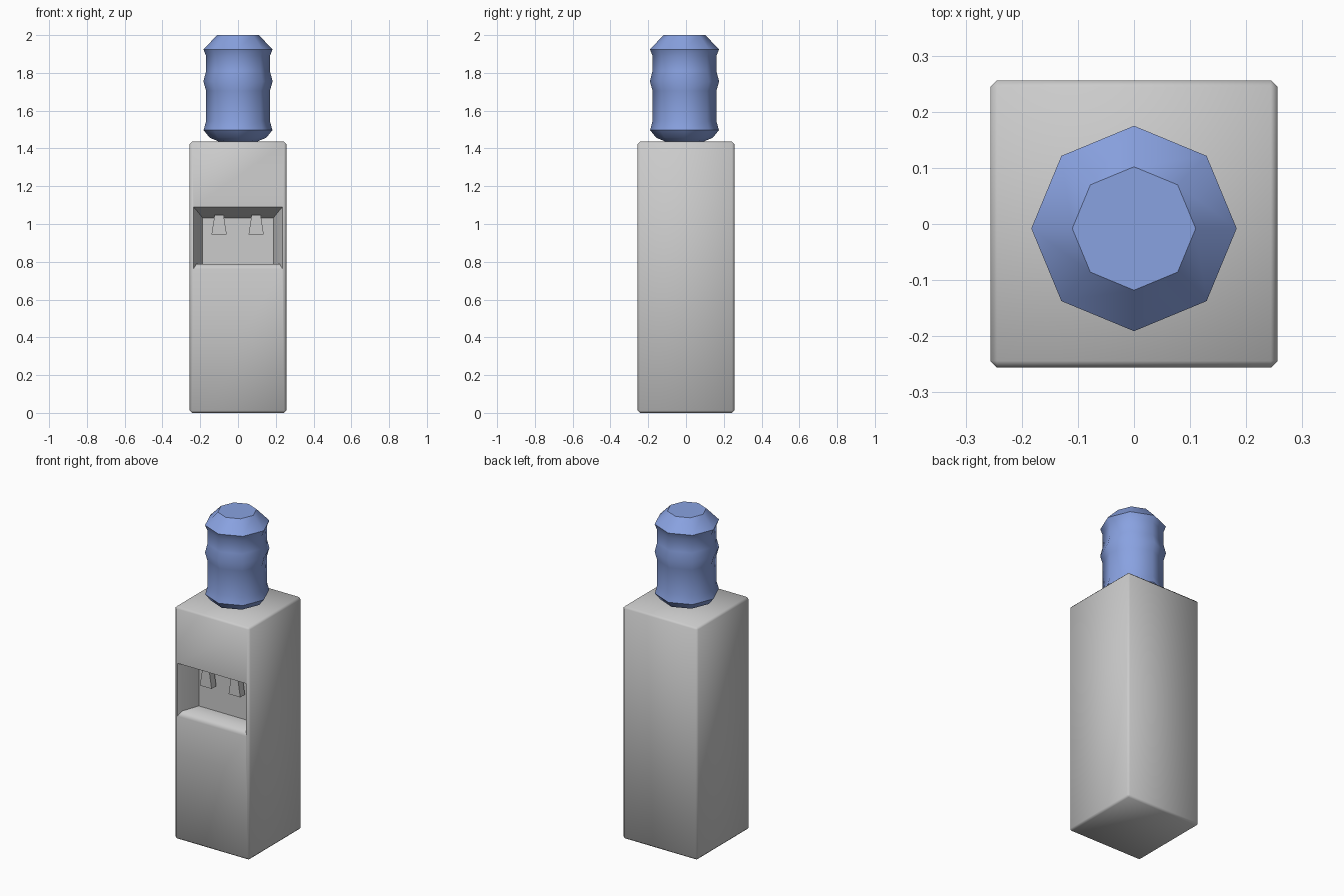
import bpy, bmesh, math

if "Cube" in bpy.data.objects:
    bpy.data.objects.remove(bpy.data.objects["Cube"])


def finish(name, bm, smooth=True):
    bmesh.ops.recalc_face_normals(bm, faces=bm.faces)
    me = bpy.data.meshes.new(name)
    bm.to_mesh(me)
    bm.free()
    ob = bpy.data.objects.new(name, me)
    bpy.context.collection.objects.link(ob)
    if smooth:
        bpy.ops.object.select_all(action='DESELECT')
        ob.select_set(True)
        bpy.context.view_layer.objects.active = ob
        bpy.ops.object.shade_smooth_by_angle(angle=math.radians(50))
    return ob


# Cabinet: chamfered box with a tapering dispenser recess in the front face
W, H = 0.256, 1.436
bm = bmesh.new()
bmesh.ops.create_cube(bm, size=1)
for v in bm.verts:
    v.co.x *= 2 * W
    v.co.y *= 2 * W
    v.co.z = (v.co.z + 0.5) * H
bmesh.ops.bevel(bm, geom=bm.edges[:], offset=0.012, segments=1, affect='EDGES')
bm.normal_update()
front = min(bm.faces, key=lambda f: f.calc_center_median().y)

# Recess rings: half width, bottom, top, depth (lip, floor edge, back wall)
rings = [(0.235, 0.762, 1.089, 0.0),
         (0.222, 0.787, 1.076, 0.025),
         (0.187, 0.785, 1.032, 0.14)]
for hw, lo, hi, depth in rings:
    bmesh.ops.inset_individual(bm, faces=[front], thickness=0.01)
    mid = front.calc_center_median().z
    for v in front.verts:
        v.co = (math.copysign(hw, v.co.x), -W + depth, hi if v.co.z > mid else lo)
finish("cabinet", bm)

# Taps: two flared levers hanging in the recess
for side, cx in (("left", -0.1), ("right", 0.096)):
    bm = bmesh.new()
    outline = [(-0.04, 0.945), (0.04, 0.945), (0.024, 1.048), (-0.024, 1.048)]
    f = bm.faces.new([bm.verts.new((cx + x, -0.172, z)) for x, z in outline])
    ext = bmesh.ops.extrude_face_region(bm, geom=[f])
    for v in ext["geom"]:
        if isinstance(v, bmesh.types.BMVert):
            v.co.y += 0.045
    finish(side + "_tap", bm, smooth=False)

# Bottle: eight-sided lathe with ribbed profile (radius, height)
profile = [(0.095, 1.434), (0.15, 1.457), (0.182, 1.497), (0.169, 1.545),
           (0.169, 1.705), (0.183, 1.755), (0.169, 1.81), (0.169, 1.89),
           (0.183, 1.925), (0.11, 2.0)]
N = 8
bm = bmesh.new()
loops = [[bm.verts.new((r * math.cos(math.tau * i / N),
                        r * math.sin(math.tau * i / N) - 0.008, z)) for i in range(N)]
         for r, z in profile]
for a, b in zip(loops, loops[1:]):
    for i in range(N):
        j = (i + 1) % N
        bm.faces.new((a[i], a[j], b[j], b[i]))
bm.faces.new(loops[0][::-1])
bm.faces.new(loops[-1])
bottle = finish("water_bottle", bm)
for p in bottle.data.polygons:
    if len(p.vertices) == N:
        p.use_smooth = False

blue = bpy.data.materials.new("bottle_blue")
blue.diffuse_color = (0.25, 0.36, 0.75, 1)
blue.use_nodes = True
blue.node_tree.nodes["Principled BSDF"].inputs["Base Color"].default_value = blue.diffuse_color
bottle.data.materials.append(blue)
